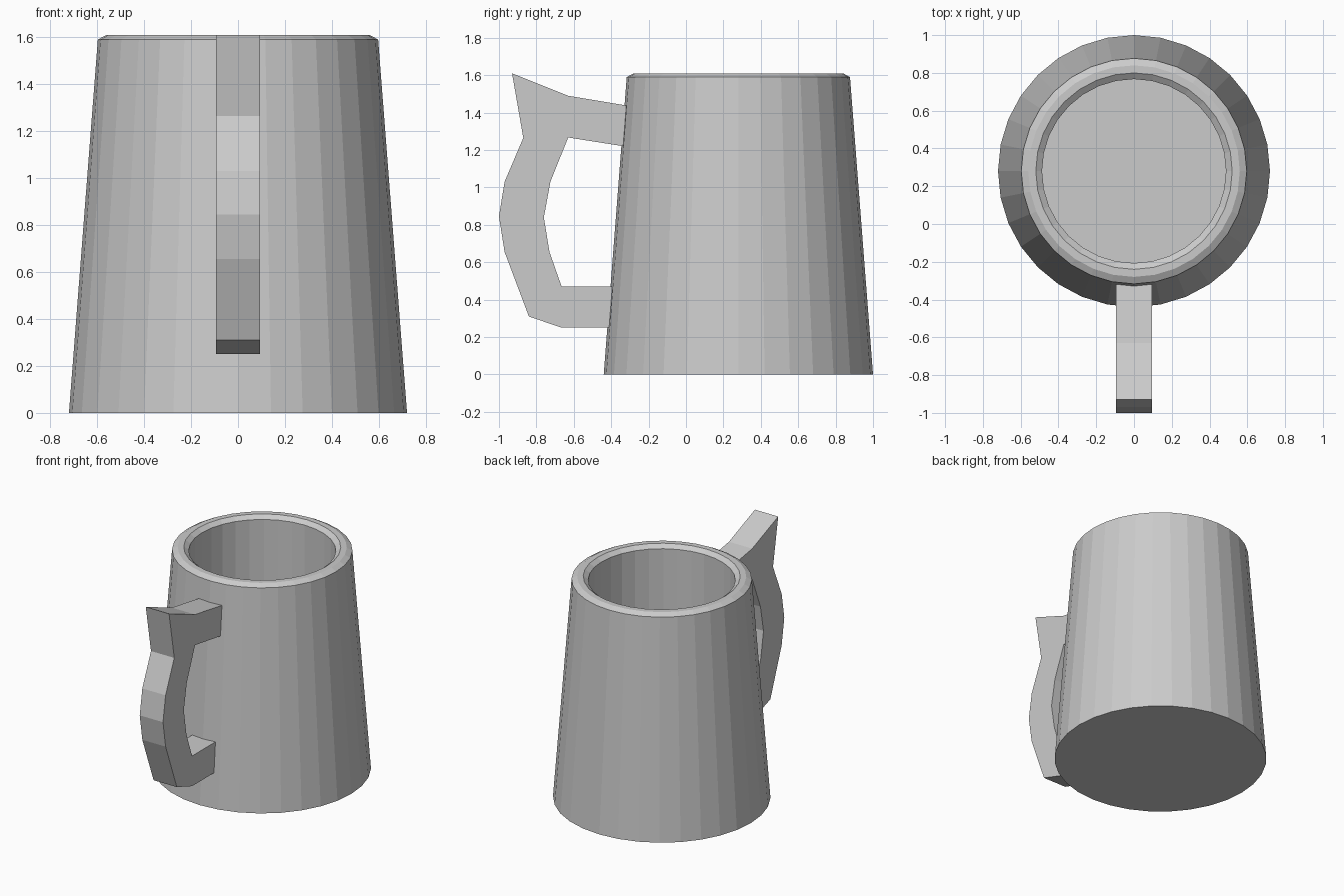
import bpy, bmesh
from math import sin, cos, pi

if "Cube" in bpy.data.objects:
    bpy.data.objects.remove(bpy.data.objects["Cube"])

SIDES = 32
CENTRE_Y = 0.28


def make_object(name, bm):
    bmesh.ops.recalc_face_normals(bm, faces=bm.faces)
    mesh = bpy.data.meshes.new(name)
    bm.to_mesh(mesh)
    bm.free()
    obj = bpy.data.objects.new(name, mesh)
    bpy.context.collection.objects.link(obj)
    return obj


def lathe(name, profile):
    """Closed solid of revolution; first and last rings are capped."""
    bm = bmesh.new()
    rings = []
    for r, z in profile:
        rings.append([bm.verts.new((r * cos(2 * pi * i / SIDES),
                                    CENTRE_Y + r * sin(2 * pi * i / SIDES), z))
                      for i in range(SIDES)])
    for a, b in zip(rings, rings[1:]):
        for i in range(SIDES):
            j = (i + 1) % SIDES
            bm.faces.new((a[i], a[j], b[j], b[i]))
    bm.faces.new(rings[0])
    bm.faces.new(rings[-1])
    return make_object(name, bm)


def extrude_profile(name, points, half_width):
    """Side profile in (y, z), extruded across x."""
    bm = bmesh.new()
    face = bm.faces.new([bm.verts.new((-half_width, y, z)) for y, z in points])
    new = bmesh.ops.extrude_face_region(bm, geom=[face])["geom"]
    verts = [g for g in new if isinstance(g, bmesh.types.BMVert)]
    bmesh.ops.translate(bm, verts=verts, vec=(2 * half_width, 0, 0))
    return make_object(name, bm)


# Tapered mug body: outer wall, bevelled rim, inner wall and floor
lathe("mug_body", [(0.72, 0), (0.597, 1.59), (0.56, 1.61), (0.52, 1.61),
                   (0.487, 1.585), (0.487, 0.12)])

# Handle with a thumb rest at the top
extrude_profile("handle", [
    (-0.30, 1.435), (-0.63, 1.49), (-0.93, 1.61), (-0.87, 1.265),
    (-0.97, 1.03), (-1.0, 0.845), (-0.97, 0.655), (-0.84, 0.31),
    (-0.665, 0.25), (-0.38, 0.25), (-0.38, 0.47), (-0.665, 0.47),
    (-0.73, 0.655), (-0.76, 0.84), (-0.725, 1.03), (-0.63, 1.267),
    (-0.30, 1.215)], 0.094)
